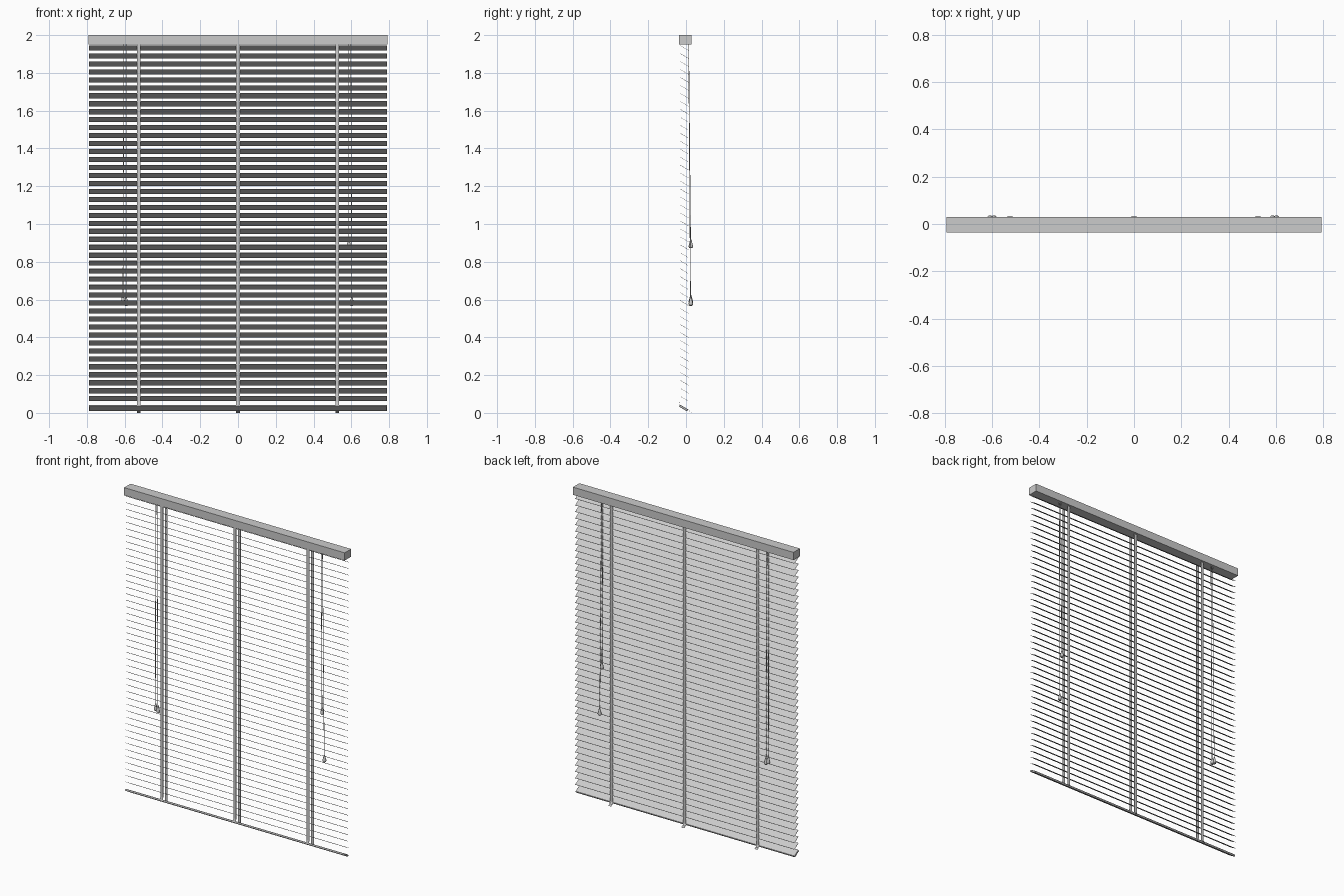
import bpy
from math import radians
from mathutils import Vector

if "Cube" in bpy.data.objects:
    bpy.data.objects.remove(bpy.data.objects["Cube"])

TILT = radians(-31)      # front edge high, back edge low
Y0 = -0.009              # centre line of the slats


def box(name, size, loc, tilt=0.0, bevel=0.0):
    bpy.ops.mesh.primitive_cube_add(size=1, location=loc)
    o = bpy.context.object
    o.name = name
    o.scale = size
    bpy.ops.object.transform_apply(location=False, rotation=False, scale=True)
    o.rotation_euler.x = tilt
    if bevel:
        m = o.modifiers.new("bevel", 'BEVEL')
        m.width, m.segments = bevel, 1
    return o


def ribbon(name, x, path, width, thick=0.001):
    # flat band following a (y, z) path
    verts = [(x + s * width / 2, y, z) for y, z in path for s in (-1, 1)]
    faces = [(2 * i, 2 * i + 1, 2 * i + 3, 2 * i + 2) for i in range(len(path) - 1)]
    me = bpy.data.meshes.new(name)
    me.from_pydata(verts, [], faces)
    o = bpy.data.objects.new(name, me)
    bpy.context.collection.objects.link(o)
    m = o.modifiers.new("thickness", 'SOLIDIFY')
    m.thickness, m.offset = thick, 0
    return o


def cord(name, a, b, r=0.0018):
    a, b = Vector(a), Vector(b)
    d = b - a
    bpy.ops.mesh.primitive_cylinder_add(vertices=8, radius=r, depth=d.length, location=(a + b) / 2)
    o = bpy.context.object
    o.name = name
    o.rotation_euler = d.to_track_quat('Z', 'Y').to_euler()
    bpy.ops.object.shade_smooth_by_angle()


def tassel(name, loc):
    # turned drop: (radius, height) profile
    prof = [(0.003, 0.046), (0.005, 0.040), (0.009, 0.022), (0.0115, 0.012),
            (0.0105, 0.004), (0.006, 0.0)]
    n = 16
    bpy.ops.mesh.primitive_circle_add(vertices=n, radius=1)
    bpy.data.objects.remove(bpy.context.object)
    from math import cos, sin, tau
    verts = [(r * cos(tau * k / n), r * sin(tau * k / n), z) for r, z in prof for k in range(n)]
    faces = [(i * n + k, (i + 1) * n + k, (i + 1) * n + (k + 1) % n, i * n + (k + 1) % n)
             for i in range(len(prof) - 1) for k in range(n)]
    faces += [tuple(range(n)), tuple(reversed(range((len(prof) - 1) * n, len(prof) * n)))]
    me = bpy.data.meshes.new(name)
    me.from_pydata(verts, [], faces)
    o = bpy.data.objects.new(name, me)
    o.location = loc
    bpy.context.collection.objects.link(o)
    bpy.context.view_layer.objects.active = o
    bpy.ops.object.select_all(action='DESELECT')
    o.select_set(True)
    bpy.ops.object.shade_smooth_by_angle()


# head rail and tilted bottom rail
box("head_rail", (1.585, 0.066, 0.05), (0, -0.004, 1.975))
box("bottom_rail", (1.575, 0.05, 0.012), (0, -0.013, 0.026), TILT, 0.002)

# slats
slat = box("slat", (1.575, 0.05, 0.0015), (0, Y0, 1.932), TILT)
m = slat.modifiers.new("stack", 'ARRAY')
m.count = 45
m.use_relative_offset = False
m.use_constant_offset = True
# object-space offset that is straight down in the world
m.constant_offset_displace = slat.rotation_euler.to_matrix().inverted() @ Vector((0, 0, -0.0422))

# ladder tapes, front and back
for i, x in enumerate((-0.525, 0, 0.525)):
    ribbon(f"front_tape_{i}", x, [(-0.032, 1.955), (-0.032, 0.06), (-0.036, 0.042)], 0.02)
    ribbon(f"back_tape_{i}", x, [(0.014, 1.955), (0.014, 0.02), (0.02, 0.008), (0.033, 0.001)], 0.02)

# pull cords with tassels: top x, bottom x, tassel base height
for i, (xt, xb, z) in enumerate(((-0.604, -0.609, 0.577), (-0.592, -0.592, 0.567),
                                 (0.587, 0.587, 0.872), (0.597, 0.603, 0.567))):
    cord(f"pull_cord_{i}", (xt, 0.014, 1.955), (xb, 0.024, z + 0.044))
    tassel(f"tassel_{i}", (xb, 0.0255, z))
